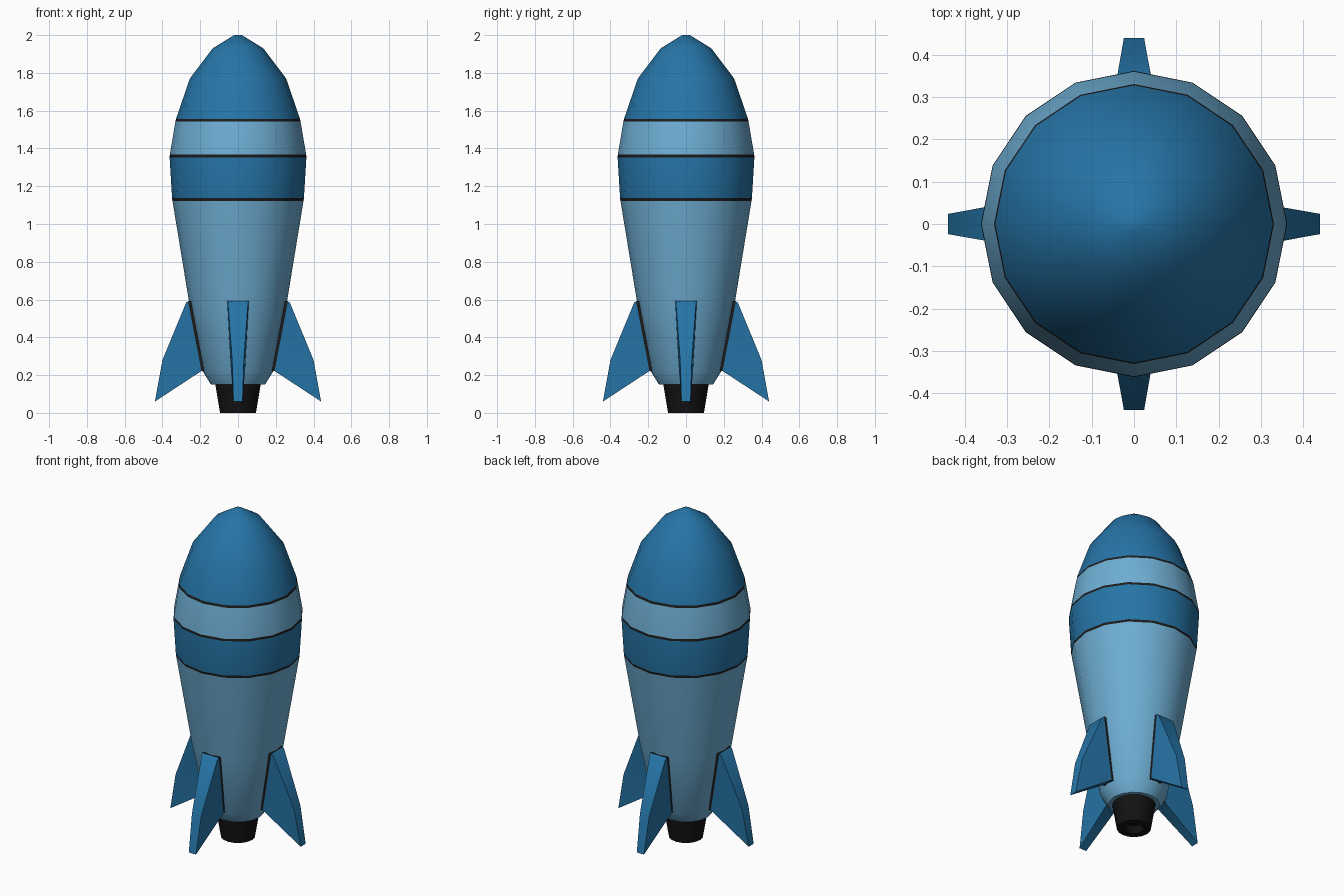
import bpy, bmesh, math
from mathutils import Matrix, Vector

if "Cube" in bpy.data.objects:
    bpy.data.objects.remove(bpy.data.objects["Cube"])


def material(name, rgb):
    m = bpy.data.materials.new(name)
    m.diffuse_color = (*rgb, 1)
    m.use_nodes = True
    m.node_tree.nodes["Principled BSDF"].inputs["Base Color"].default_value = m.diffuse_color
    return m


LIGHT = material("light blue", (0.155, 0.42, 0.65))
BLUE = material("deep blue", (0.019, 0.177, 0.39))
LINE = material("dark grey", (0.012, 0.011, 0.011))
BLACK = material("black", (0.006, 0.006, 0.006))
SIDES = 16


def finish(name, bm, mats, angle):
    bmesh.ops.recalc_face_normals(bm, faces=bm.faces)
    mesh = bpy.data.meshes.new(name)
    bm.to_mesh(mesh)
    bm.free()
    for m in mats:
        mesh.materials.append(m)
    mesh.shade_smooth()
    mesh.set_sharp_from_angle(angle=math.radians(angle))
    ob = bpy.data.objects.new(name, mesh)
    bpy.context.scene.collection.objects.link(ob)
    return ob


def lathe(name, profile, mats, rule=lambda z: 0):
    """Revolve (radius, z) points, close both ends, colour by height."""
    bm = bmesh.new()
    rings = [[bm.verts.new((r * math.cos(math.tau * i / SIDES),
                            r * math.sin(math.tau * i / SIDES), z))
              for i in range(SIDES)] for r, z in profile]
    for a, b in zip(rings, rings[1:]):
        for i in range(SIDES):
            j = (i + 1) % SIDES
            bm.faces.new((a[i], a[j], b[j], b[i]))
    bm.faces.new(rings[0])
    bm.faces.new(rings[-1])
    for f in bm.faces:
        f.material_index = rule(f.calc_center_median().z)
    return finish(name, bm, mats, 40)


# Hull: thin dark seams are narrow rings of the profile
SEAMS = (1.13, 1.36, 1.55)
H = 0.007


def hull_colour(z):
    if any(abs(z - s) < H for s in SEAMS):
        return 2
    return 1 if z > SEAMS[2] or SEAMS[0] < z < SEAMS[1] else 0


lathe("hull", [(0.10, 0.15), (0.143, 0.15), (0.187, 0.22), (0.258, 0.58),
               (0.347, 1.13 - H), (0.349, 1.13 + H),
               (0.362, 1.36 - H), (0.361, 1.36 + H),
               (0.331, 1.55 - H), (0.328, 1.55 + H),
               (0.255, 1.77), (0.134, 1.93), (0.02, 2.0)],
      [LIGHT, BLUE, LINE], hull_colour)

# Engine nozzle with a recessed opening
lathe("nozzle", [(0.12, 0.17), (0.12, 0.15), (0.095, 0.0), (0.055, 0.0),
                 (0.04, 0.04)], [BLACK])


# Fins: sections of (radius, z, half width), from buried root to outer edge
def fin(name, angle):
    sections = [
        [(0.22, 0.592, 0.057), (0.19, 0.40, 0.047), (0.15, 0.222, 0.037)],
        [(0.264, 0.592, 0.057), (0.228, 0.40, 0.047), (0.193, 0.222, 0.037)],
        [(0.275, 0.583, 0.053), (0.40, 0.28, 0.031), (0.44, 0.06, 0.024)],
    ]
    bm = bmesh.new()
    rot = Matrix.Rotation(angle, 3, 'Z')
    loops = []
    for s in sections:
        pts = [(r, -w, z) for r, z, w in s] + [(r, w, z) for r, z, w in reversed(s)]
        loops.append([bm.verts.new(rot @ Vector(p)) for p in pts])
    n = len(loops[0])
    for k, (a, b) in enumerate(zip(loops, loops[1:])):
        for i in range(n):
            j = (i + 1) % n
            bm.faces.new((a[i], a[j], b[j], b[i])).material_index = 1 - k
    for loop in (loops[0], loops[-1]):
        for i in range(n // 2 - 1):
            bm.faces.new((loop[i], loop[i + 1], loop[n - 2 - i], loop[n - 1 - i]))
    return finish(name, bm, [BLUE, LINE], 35)


for i, side in enumerate(("right", "back", "left", "front")):
    fin(side + "_fin", i * math.pi / 2)
